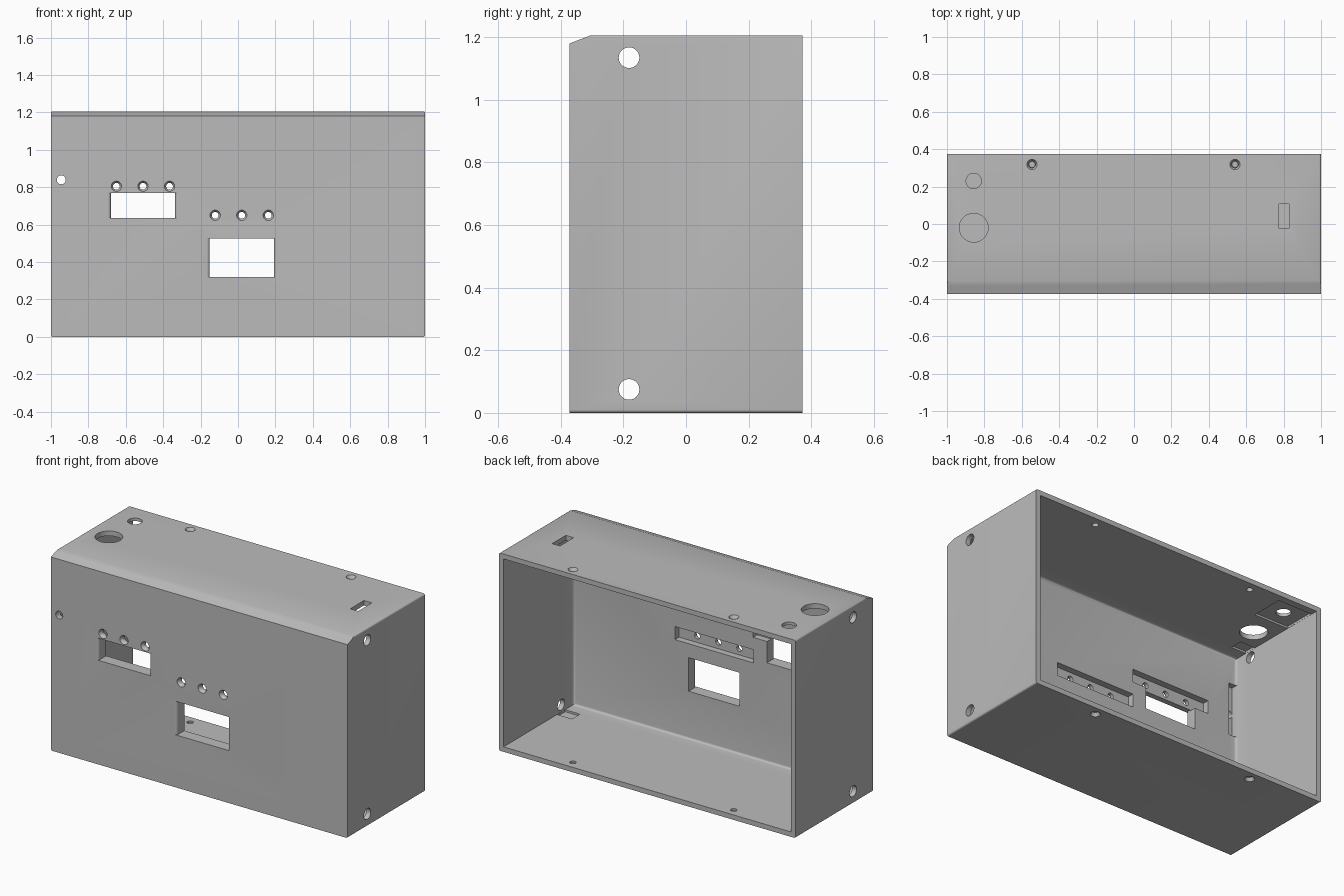
import bpy, bmesh, math
from mathutils import Matrix, Vector

if "Cube" in bpy.data.objects:
    bpy.data.objects.remove(bpy.data.objects["Cube"], do_unlink=True)

W, D, H = 1.0, 0.373, 1.206      # half width, half depth, height
WALL, INNER = 0.03, -0.30        # side wall thickness, inside of front panel

grey = bpy.data.materials.new("plain grey")
grey.use_nodes = True
colour = (0.5, 0.5, 0.5, 1)
grey.diffuse_color = colour
grey.node_tree.nodes["Principled BSDF"].inputs["Base Color"].default_value = colour


def finish(bm, name):
    bmesh.ops.recalc_face_normals(bm, faces=bm.faces)
    mesh = bpy.data.meshes.new(name)
    bm.to_mesh(mesh)
    bm.free()
    mesh.materials.append(grey)
    obj = bpy.data.objects.new(name, mesh)
    bpy.context.collection.objects.link(obj)
    return obj


def prism(points, direction):
    bm = bmesh.new()
    face = bm.faces.new([bm.verts.new(p) for p in points])
    new = bmesh.ops.extrude_face_region(bm, geom=[face])["geom"]
    verts = [v for v in new if isinstance(v, bmesh.types.BMVert)]
    bmesh.ops.translate(bm, verts=verts, vec=direction)
    return bm


def box(x, y, z):
    return prism([(x[0], y[0], z[0]), (x[1], y[0], z[0]),
                  (x[1], y[1], z[0]), (x[0], y[1], z[0])], (0, 0, z[1] - z[0]))


def bevel(bm, rule, size):
    edges = [e for e in bm.edges if rule(*[v.co for v in e.verts])]
    bmesh.ops.bevel(bm, geom=edges, offset=size, segments=4, profile=0.5, affect='EDGES')


def cylinder(start, direction, r1, r2, length):
    bm = bmesh.new()
    d = Vector(direction)
    turn = Vector((0, 0, 1)).rotation_difference(d).to_matrix().to_4x4()
    place = Matrix.Translation(Vector(start) + d * length / 2) @ turn
    bmesh.ops.create_cone(bm, cap_ends=True, segments=32, radius1=r1, radius2=r2,
                          depth=length, matrix=place)
    return bm


# Outer body with sloped top front edge and softened end edges
body = prism([(-W, -D, 0), (-W, D, 0), (-W, D, H), (-W, -0.305, H), (-W, -D, 1.18)],
             (2 * W, 0, 0))
bevel(body, lambda a, b: abs(a.x - b.x) < 1e-4 and abs(a.z - b.z) < 1e-4, 0.01)
case = finish(body, "enclosure_case")


def cut(bm):
    cutter = finish(bm, "cutter")
    cutter.hide_render = True
    mod = case.modifiers.new("cut", 'BOOLEAN')
    mod.operation, mod.solver, mod.object = 'DIFFERENCE', 'EXACT', cutter
    bpy.context.view_layer.objects.active = case
    bpy.ops.object.modifier_apply(modifier=mod.name)
    bpy.data.objects.remove(cutter, do_unlink=True)


def countersunk(start, direction):
    d = Vector(direction)
    p = Vector(start)
    cut(cylinder(p - d * 0.01, d, 0.018, 0.018, 0.12))
    cut(cylinder(p - d * 0.002, d, 0.029, 0.016, 0.022))


# Open back cavity
cavity = box((-W + WALL, W - WALL), (INNER, D + 0.1), (WALL, H - WALL))
bevel(cavity, lambda a, b: max(a.y, b.y) < INNER + 1e-4, 0.015)
cut(cavity)

# Front windows with rounded side jambs
FLARE = 0.016
for cx, low, high in ((-0.508, 0.635, 0.77), (0.02, 0.32, 0.525)):
    side = [(0.172, INNER + 0.05)]
    for i in range(7):
        t = math.pi / 2 * i / 6
        side.append((0.172 + FLARE * (1 - math.cos(t)), -D + FLARE * (1 - math.sin(t))))
    side.append((0.172 + FLARE, -D - 0.05))
    outline = side + [(-x, y) for x, y in reversed(side)]
    cut(prism([(cx + x, y, low) for x, y in outline], (0, 0, high - low)))

# Indicator holes with a shared pocket behind each row
for cx, z in ((-0.508, 0.805), (0.02, 0.65)):
    cut(box((cx - 0.265, cx + 0.265), (INNER - 0.04, INNER + 0.05), (z - 0.04, z + 0.04)))
    for dx in (-0.142, 0, 0.142):
        countersunk((cx + dx, -D, z), (0, 1, 0))

# Small sensor hole with its pocket in the corner
cut(box((-0.969, -0.92), (INNER - 0.035, INNER + 0.05), (0.69, 1.01)))
cut(cylinder((-0.945, -D - 0.02, 0.84), (0, 1, 0), 0.024, 0.024, 0.15))

# Side mounting holes and the nut pockets beside them
for sx in (-1, 1):
    for z, floor in ((0.075, (WALL - 0.012, 0.1)), (1.135, (H - 0.1, H - WALL + 0.012))):
        cut(cylinder((sx * 1.05, -0.182, z), (-sx, 0, 0), 0.033, 0.033, 0.12))
        cut(box(sorted((sx * 0.87, sx * 0.969)), (-0.22, -0.144), floor))

# Cover screw holes in top and bottom
for x in (-0.545, 0.54):
    countersunk((x, 0.318, H), (0, 0, -1))
    countersunk((x, 0.318, 0), (0, 0, 1))

# Top openings: large button, small jack with pocket, switch slot
cut(cylinder((-0.857, -0.02, H + 0.02), (0, 0, -1), 0.077, 0.077, 0.1))
cut(cylinder((-0.857, 0.23, H + 0.02), (0, 0, -1), 0.041, 0.041, 0.1))
cut(box((-0.969, -0.74), (0.13, 0.33), (H - 0.1, H - WALL + 0.012)))
cut(box((0.775, 0.828), (-0.025, 0.107), (H - 0.1, H + 0.05)))

# Smooth shading on the round parts only
bpy.ops.object.select_all(action='DESELECT')
case.select_set(True)
bpy.context.view_layer.objects.active = case
bpy.ops.object.shade_smooth_by_angle(angle=math.radians(30))
